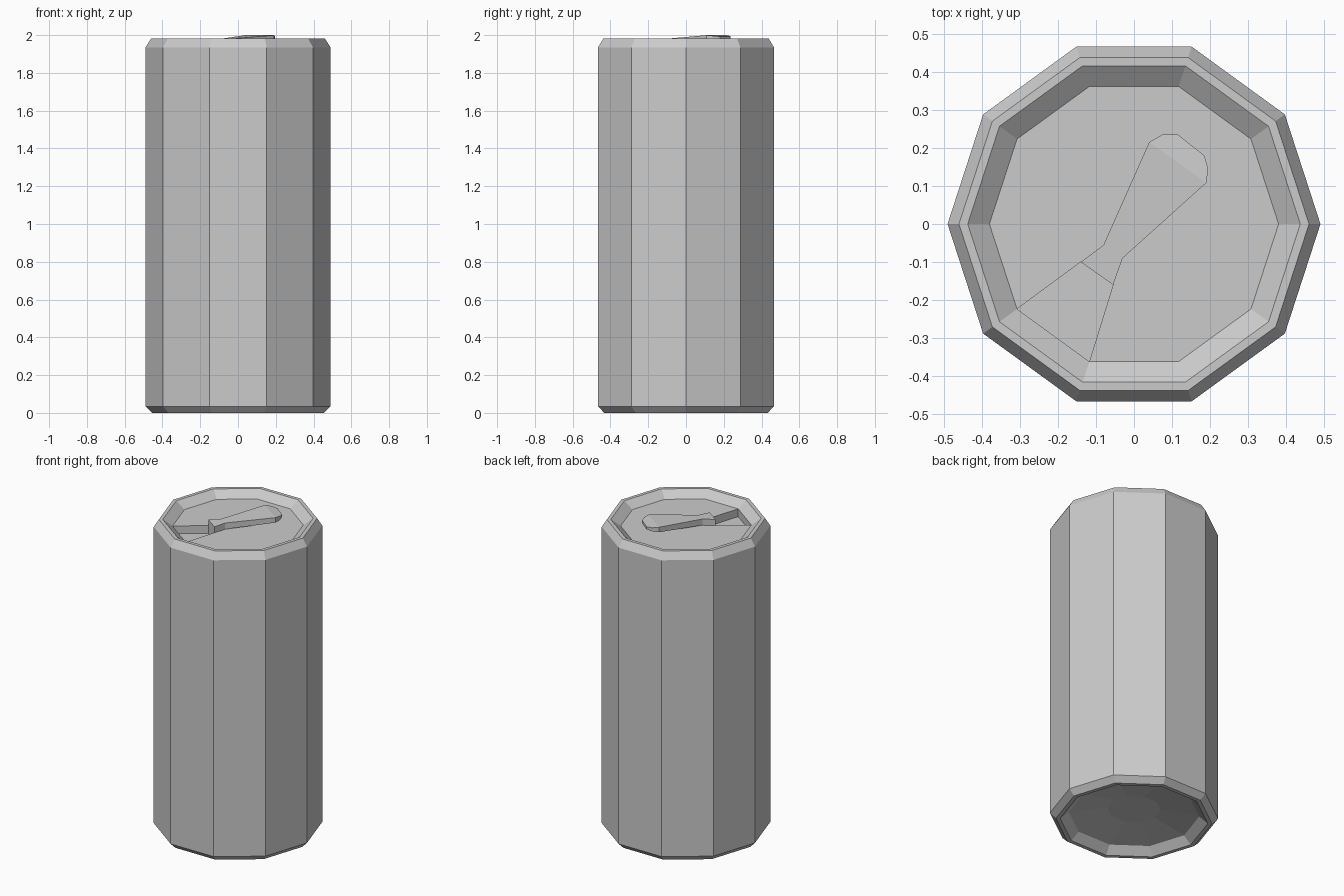
import bpy, bmesh
from math import cos, sin, tau

if "Cube" in bpy.data.objects:
    bpy.data.objects.remove(bpy.data.objects["Cube"])

SIDES = 10


def finish(bm, name):
    bmesh.ops.recalc_face_normals(bm, faces=bm.faces)
    mesh = bpy.data.meshes.new(name)
    bm.to_mesh(mesh)
    bm.free()
    obj = bpy.data.objects.new(name, mesh)
    bpy.context.collection.objects.link(obj)
    return obj


def bridge(bm, a, b):
    """Quads between two closed vertex loops."""
    n = len(a)
    for i in range(n):
        j = (i + 1) % n
        bm.faces.new((a[i], a[j], b[j], b[i]))


# Can body: ten-sided lathe from the domed base up to the sunken lid
profile = [(0.155, 0.08), (0.38, 0.045), (0.43, 0.0), (0.455, 0.0),
           (0.49, 0.035), (0.49, 1.935), (0.46, 1.982), (0.437, 1.982),
           (0.38, 1.94)]
bm = bmesh.new()
rings = [[bm.verts.new((r * cos(tau * i / SIDES), r * sin(tau * i / SIDES), z))
          for i in range(SIDES)] for r, z in profile]
for low, high in zip(rings, rings[1:]):
    bridge(bm, low, high)
bm.faces.new(rings[0])

# Lid with the drinking opening pressed in beside the rim
lid = rings[-1]
inner = [bm.verts.new((x, y, 1.94)) for x, y in ((-0.055, -0.16), (-0.14, -0.10))]
bm.faces.new(lid[7:] + lid[:7] + inner[::-1])
mouth = [lid[6], lid[7]] + inner
sunk = [bm.verts.new((v.co.x, v.co.y, 1.89)) for v in mouth]
bridge(bm, mouth, sunk)
bm.faces.new(sunk)
finish(bm, "can_body")

# Pull tab: tilted lever, narrow at the waist, bent down at the rounded tip
rows = [((-0.14, -0.10), (-0.055, -0.16)),
        ((-0.08, -0.055), (-0.03, -0.09)),
        ((0.04, 0.215), (0.19, 0.108))]
tip = [(0.195, 0.145), (0.185, 0.18), (0.115, 0.235), (0.075, 0.235)]


def along(x, y):
    return 0.55 * x + 0.83 * y


def top_z(x, y):
    s = along(x, y)
    return min(1.982 + 0.062 * (s + 0.09), 2.0 - 0.15 * (s - 0.2))


def bottom_z(x, y):
    return 1.942 + 0.09 * (along(x, y) + 0.09)


bm = bmesh.new()
outline = [r[0] for r in rows[::-1]] + [r[1] for r in rows] + tip
layers = []
for height in (bottom_z, top_z):
    v = [bm.verts.new((x, y, height(x, y))) for x, y in outline]
    bm.faces.new((v[1], v[2], v[3], v[4]))
    bm.faces.new((v[0], v[1], v[4], v[5]))
    bm.faces.new([v[0]] + v[5:])
    layers.append(v)
bridge(bm, *layers)
finish(bm, "pull_tab")
